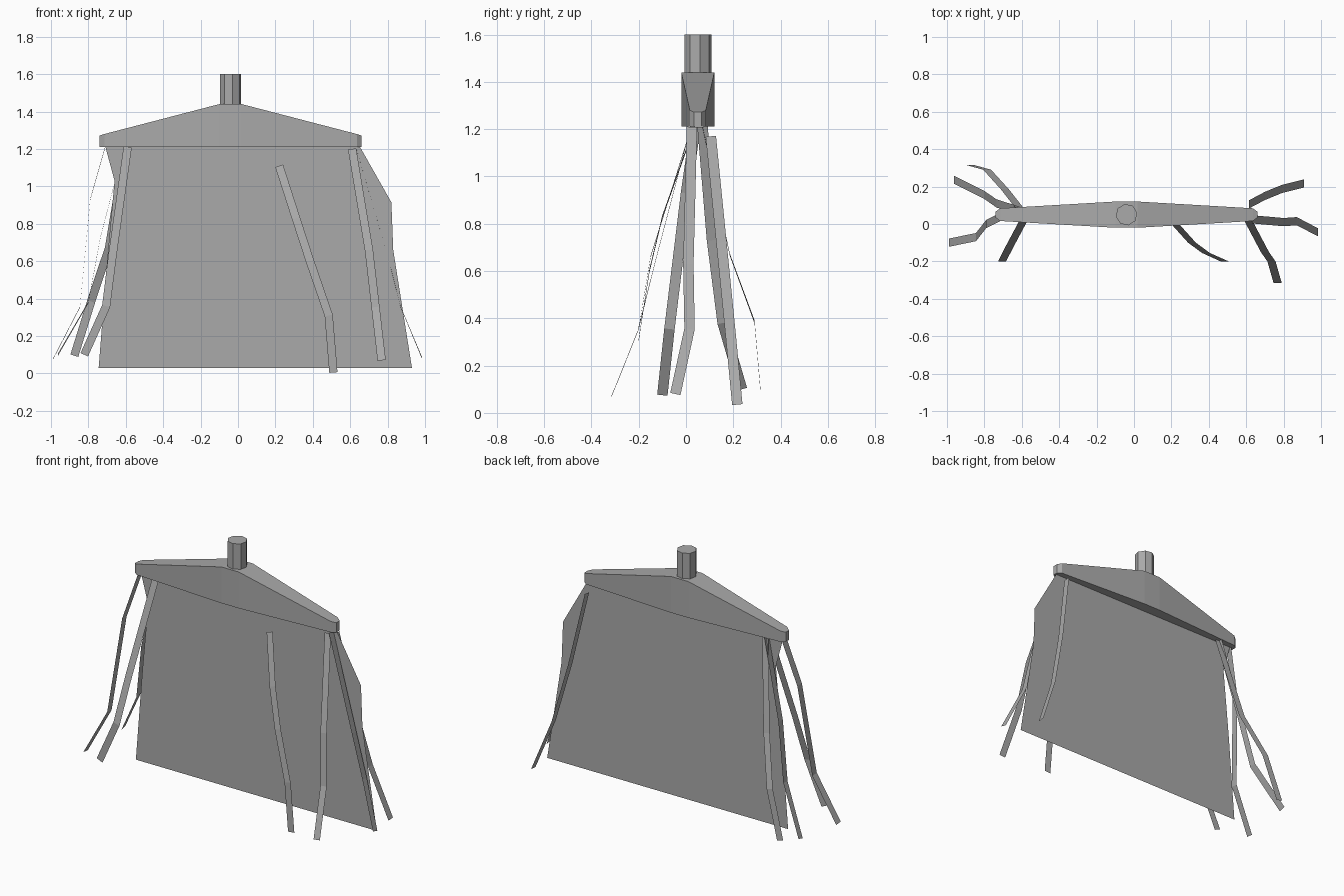
import bpy
import math
from mathutils import Vector

if "Cube" in bpy.data.objects:
    bpy.data.objects.remove(bpy.data.objects["Cube"])

CX, CY = -0.04, 0.05  # axis of the handle and head

grey = bpy.data.materials.new("plain_grey")
grey.diffuse_color = (0.4, 0.4, 0.4, 1)
grey.use_nodes = True
grey.node_tree.nodes["Principled BSDF"].inputs["Base Color"].default_value = grey.diffuse_color


def make(name, verts, faces):
    mesh = bpy.data.meshes.new(name)
    mesh.from_pydata(verts, [], faces)
    mesh.materials.append(grey)
    mesh.update()
    obj = bpy.data.objects.new(name, mesh)
    bpy.context.collection.objects.link(obj)
    return obj


def strand(name, axis, path, width=0.044):
    """Flat ribbon along a path, its width lying along axis."""
    pts = [Vector(p) for p in path]
    normal = Vector((0, 1, 0)) if axis == "x" else Vector((1, 0, 0))
    verts = []
    for i, p in enumerate(pts):
        tangent = pts[min(i + 1, len(pts) - 1)] - pts[max(i - 1, 0)]
        side = tangent.cross(normal).normalized() * width / 2
        verts += [p - side, p + side]
    faces = [(2 * i, 2 * i + 1, 2 * i + 3, 2 * i + 2) for i in range(len(pts) - 1)]
    make(name, verts, faces)


# Handle stub: eight-sided post
bpy.ops.mesh.primitive_cylinder_add(vertices=8, radius=0.058, depth=0.3,
                                    location=(CX, CY, 1.45),
                                    rotation=(0, 0, math.radians(10)))
handle = bpy.context.object
handle.name = "handle"
handle.data.materials.append(grey)

# Head: tapered cap lofted through sections (x, half depth, top height)
sections = [(-0.74, 0.016, 1.272), (-0.715, 0.034, 1.28), (-0.1, 0.07, 1.44),
            (0.02, 0.07, 1.44), (0.635, 0.034, 1.28), (0.66, 0.016, 1.272)]
verts, faces = [], []
for x, h, top in sections:
    verts += [(x, CY - h, 1.212), (x, CY + h, 1.212), (x, CY + h, top), (x, CY - h, top)]
for s in range(len(sections) - 1):
    for k in range(4):
        a, b = 4 * s + k, 4 * s + (k + 1) % 4
        faces.append((a, a + 4, b + 4, b))
last = 4 * (len(sections) - 1)
faces += [(0, 1, 2, 3), (last + 3, last + 2, last + 1, last)]
make("head", verts, faces)

# Bristle sheet: one flat outline hanging from the head
outline = [(-0.71, 1.215), (-0.66, 1.03), (-0.70, 0.6), (-0.745, 0.03),
           (0.93, 0.03), (0.83, 0.66), (0.82, 0.915), (0.65, 1.215)]
make("bristle_sheet", [(x, CY, z) for x, z in outline], [tuple(range(len(outline)))])

# Loose strands around the sheet
strand("right_side_strand", "y", [(0.63, 0.025, 1.21), (0.80, 0.01, 0.63),
                                  (0.87, 0.015, 0.355), (0.985, -0.045, 0.08)])
strand("left_side_strand", "y", [(-0.71, 0.04, 1.21), (-0.79, 0.0, 0.93),
                                 (-0.845, -0.07, 0.355), (-0.99, -0.1, 0.075)])
strand("front_left_strand", "x", [(-0.59, 0.02, 1.21), (-0.67, -0.13, 0.64),
                                  (-0.705, -0.2, 0.36), (-0.822, -0.2, 0.1)])
strand("front_middle_strand", "x", [(0.22, 0.0, 1.11), (0.31, -0.1, 0.83), (0.385, -0.155, 0.6),
                                    (0.485, -0.2, 0.31), (0.51, -0.2, 0.005)])
strand("front_right_strand", "x", [(0.61, 0.02, 1.2), (0.70, -0.15, 0.66),
                                   (0.735, -0.2, 0.355), (0.768, -0.315, 0.07)])
strand("back_left_outer_strand", "y", [(-0.61, 0.07, 1.21), (-0.735, 0.11, 0.73),
                                       (-0.80, 0.155, 0.38), (-0.963, 0.237, 0.1)])
strand("back_left_inner_strand", "x", [(-0.60, 0.07, 1.21), (-0.69, 0.185, 0.67),
                                       (-0.785, 0.29, 0.385), (-0.875, 0.315, 0.095)])
strand("back_right_strand", "y", [(0.615, 0.105, 1.17), (0.70, 0.15, 0.72),
                                  (0.79, 0.187, 0.35), (0.91, 0.217, 0.035)])
